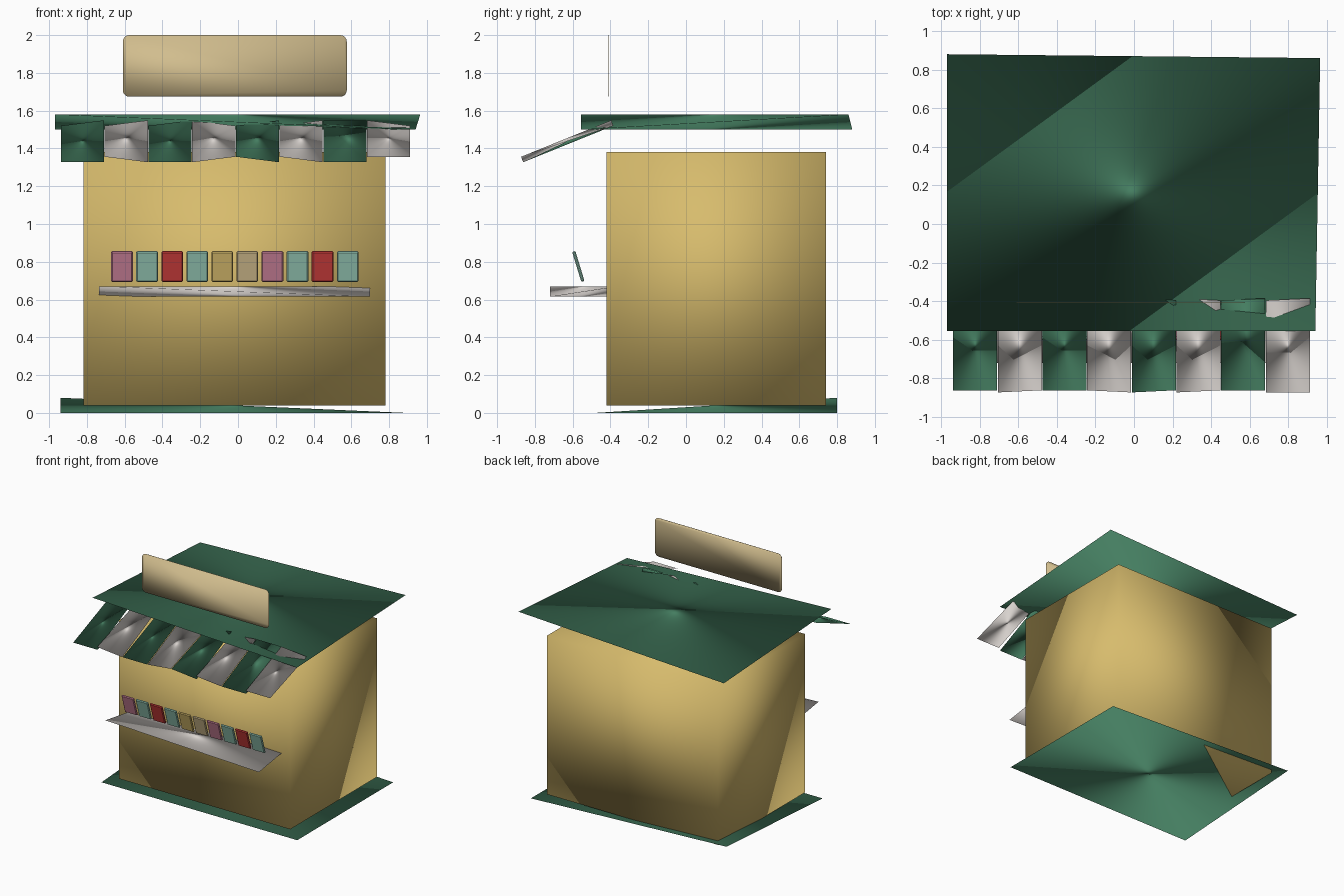
import bpy, bmesh, math
from mathutils import Vector, Matrix

if "Cube" in bpy.data.objects:
    bpy.data.objects.remove(bpy.data.objects["Cube"])


def material(name, rgb):
    m = bpy.data.materials.new(name)
    m.diffuse_color = (*rgb, 1)
    m.use_nodes = True
    m.node_tree.nodes["Principled BSDF"].inputs["Base Color"].default_value = m.diffuse_color
    return m


GREEN = material("green", (.058, .205, .117))
YELLOW = material("warm_yellow", (.68, .50, .152))
WHITE = material("off_white", (.69, .65, .62))
TAN = material("tan", (.64, .51, .27))
PINK = material("pink", (.60, .22, .32))
TEAL = material("teal", (.30, .57, .46))
RED = material("red", (.60, .045, .043))


def finish(name, bm, mat, smooth=True):
    bmesh.ops.recalc_face_normals(bm, faces=bm.faces)
    for f in bm.faces:
        f.smooth = smooth
    me = bpy.data.meshes.new(name)
    bm.to_mesh(me)
    bm.free()
    me.materials.append(mat)
    ob = bpy.data.objects.new(name, me)
    bpy.context.collection.objects.link(ob)
    return ob


def sheet(name, corners, mat):
    """Thin twisted wedge spanning four non-coplanar corners."""
    bm = bmesh.new()
    for c in corners:
        bm.verts.new(c)
    bmesh.ops.convex_hull(bm, input=bm.verts)
    return finish(name, bm, mat)


def box(name, centre, size, mat, tilt=0, bevel=0, smooth=True):
    bm = bmesh.new()
    bmesh.ops.create_cube(bm, size=1)
    bmesh.ops.scale(bm, vec=size, verts=bm.verts)
    if bevel:
        bmesh.ops.bevel(bm, geom=bm.edges[:], offset=bevel, segments=1, affect='EDGES')
    bmesh.ops.transform(bm, verts=bm.verts, matrix=Matrix.Translation(centre) @ Matrix.Rotation(tilt, 4, 'X'))
    return finish(name, bm, mat, smooth)


# Base, walls and roof
sheet("base", [(-.94, -.48, 0), (.89, -.48, 0), (.89, .80, 0), (-.94, .80, .08)], GREEN)
box("kiosk_body", (-.018, .16, .71), (1.60, 1.16, 1.34), YELLOW)
sheet("roof", [(-.97, -.555, 1.58), (.94, -.555, 1.5), (.965, .86, 1.58), (-.97, .88, 1.5)], GREEN)

# Serving counter
sheet("counter", [(-.735, -.72, .67), (.70, -.72, .615), (.70, -.36, .67), (-.735, -.36, .615)], WHITE)

# Striped awning: each strip lists which corners sit on its upper side
# (front left, front right, back right, back left)
KINDS = ["0010", "1010", "0010", "0101", "1010", "1010", "0011", "1101"]
LIFT = Vector((0, -.011, .029))
for i, kind in enumerate(KINDS):
    x0 = -.937 + .2315 * i
    x1 = x0 + .228
    low = [(x0, -.862, 1.327), (x1, -.862, 1.327), (x1, -.385, 1.52), (x0, -.385, 1.52)]
    pts = [Vector(p) + LIFT * int(k) for p, k in zip(low, kind)]
    if kind == "0011":                      # keep some volume in the even strip
        pts.append(Vector(low[2]))
    sheet(f"awning_strip_{i + 1}", pts, WHITE if i % 2 else GREEN)

# Row of leaning magazines
COVERS = [PINK, TEAL, RED, TEAL, YELLOW, TAN, PINK, TEAL, RED, TEAL]
for i, mat in enumerate(COVERS):
    box(f"magazine_{i + 1}", (-.614 + .1327 * i, -.57, .775), (.115, .018, .168), mat,
        tilt=math.radians(17), bevel=.006, smooth=False)

# Paper-thin sign board with rounded corners
bm = bmesh.new()
r, hw, hh = .035, .593, .163
ring = []
for q, (sx, sz) in enumerate([(1, 1), (-1, 1), (-1, -1), (1, -1)]):
    for k in range(6):
        a = math.radians(90 * q + 18 * k)
        ring.append(bm.verts.new((-.017 + sx * (hw - r) + r * math.cos(a), -.41,
                                  1.837 + sz * (hh - r) + r * math.sin(a))))
face = bm.faces.new(ring)
ext = bmesh.ops.extrude_face_region(bm, geom=[face], use_keep_orig=True)
bmesh.ops.translate(bm, vec=(0, .002, 0), verts=[v for v in ext["geom"] if isinstance(v, bmesh.types.BMVert)])
finish("sign_board", bm, TAN)
